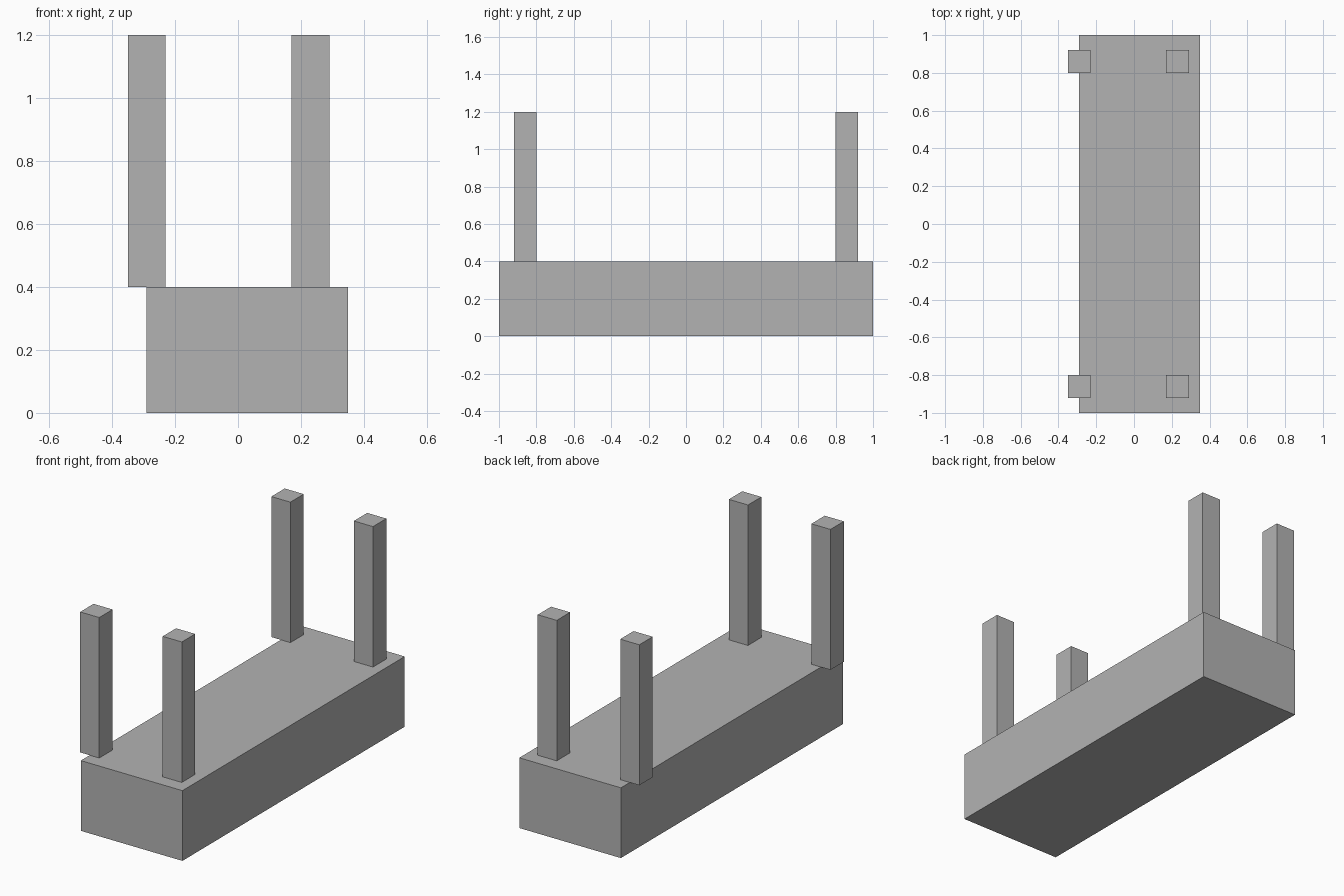
import bpy

# Remove the default cube
default = bpy.data.objects.get("Cube")
if default:
    bpy.data.objects.remove(default, do_unlink=True)

# Single flat grey
grey = bpy.data.materials.new("plain_grey")
grey.use_nodes = True
colour = (0.45, 0.45, 0.45, 1)
grey.diffuse_color = colour
grey.node_tree.nodes["Principled BSDF"].inputs["Base Color"].default_value = colour


def box(name, centre, size):
    bpy.ops.mesh.primitive_cube_add(size=1, location=centre)
    obj = bpy.context.object
    obj.name = name
    obj.scale = size
    bpy.ops.object.transform_apply(location=False, rotation=False, scale=True)
    obj.data.materials.append(grey)
    return obj


# Long solid base
BASE_HEIGHT = 0.4
box("base", (0.03, 0, BASE_HEIGHT / 2), (0.64, 2, BASE_HEIGHT))

# Four square posts; the right-hand pair overhangs the base edge
POST_HEIGHT = 0.8
POST_WIDTH = 0.12
for side, x in (("right", -0.29), ("left", 0.23)):
    for end, y in (("front", -0.86), ("back", 0.86)):
        box(f"{end}_{side}_post", (x, y, BASE_HEIGHT + POST_HEIGHT / 2),
            (POST_WIDTH, POST_WIDTH, POST_HEIGHT))
